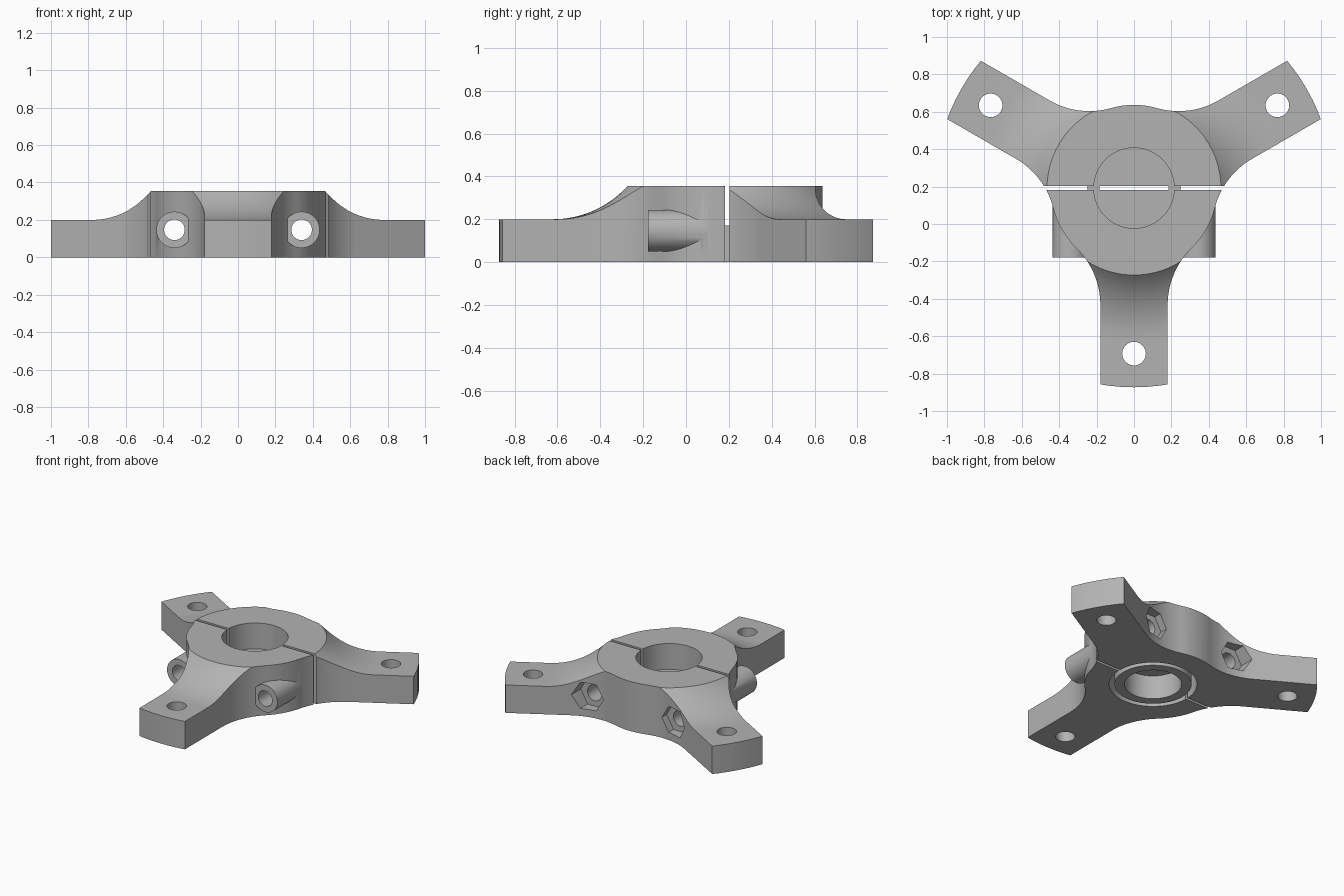
import bpy, bmesh
from math import sin, cos, pi, radians, sqrt, asin, atan2
from mathutils import Matrix, Vector

if "Cube" in bpy.data.objects:
    bpy.data.objects.remove(bpy.data.objects["Cube"])

CY = 0.192                         # hub centre on y
ARM_R, ARM_HALF = 1.065, 0.18      # arm reach and half width
HUB_R, TOP_R = 0.445, 0.465        # hub outline and its top edge
ARM_Z, HUB_Z = 0.2, 0.355
FILLET_T, FILLET_R = 0.625, 0.425  # fillet between arm and hub
BOLT_X, BOLT_Z = 0.34, 0.147

metal = bpy.data.materials.new("grey metal")
metal.use_nodes = True
GREY = (0.45, 0.45, 0.45, 1)
metal.diffuse_color = GREY
metal.node_tree.nodes["Principled BSDF"].inputs["Base Color"].default_value = GREY


def finish(bm, name):
    bmesh.ops.remove_doubles(bm, verts=bm.verts[:], dist=1e-5)
    bmesh.ops.recalc_face_normals(bm, faces=bm.faces[:])
    mesh = bpy.data.meshes.new(name)
    bm.to_mesh(mesh)
    bm.free()
    mesh.materials.append(metal)
    obj = bpy.data.objects.new(name, mesh)
    bpy.context.collection.objects.link(obj)
    return obj


def prism(name, outline, z0, z1):
    bm = bmesh.new()
    face = bm.faces.new([bm.verts.new((x, y, z0)) for x, y in outline])
    out = bmesh.ops.extrude_face_region(bm, geom=[face])
    top = [v for v in out["geom"] if isinstance(v, bmesh.types.BMVert)]
    bmesh.ops.translate(bm, verts=top, vec=(0, 0, z1 - z0))
    return finish(bm, name)


def lathe(name, profile, closed=False):
    bm = bmesh.new()
    verts = [bm.verts.new((r, CY, z)) for r, z in profile]
    pairs = list(zip(verts, verts[1:]))
    if closed:
        pairs.append((verts[-1], verts[0]))
    edges = [bm.edges.new(p) for p in pairs]
    bmesh.ops.spin(bm, geom=verts + edges, cent=(0, CY, 0), axis=(0, 0, 1),
                   angle=2 * pi, steps=96, use_duplicate=False)
    return finish(bm, name)


def rod(name, radius, start, end, sides=48, spin=0.0):
    start, end = Vector(start), Vector(end)
    axis = end - start
    bm = bmesh.new()
    turn = axis.to_track_quat("Z", "Y").to_matrix().to_4x4()
    bmesh.ops.create_cone(bm, cap_ends=True, segments=sides, radius1=radius,
                          radius2=radius, depth=axis.length,
                          matrix=Matrix.Translation((start + end) / 2) @ turn @ Matrix.Rotation(spin, 4, "Z"))
    return finish(bm, name)


def box(name, size, centre):
    bm = bmesh.new()
    bmesh.ops.create_cube(bm, size=1, matrix=Matrix.Translation(centre) @ Matrix.Diagonal((*size, 1)))
    return finish(bm, name)


def combine(obj, other, operation="DIFFERENCE"):
    mod = obj.modifiers.new("bool", "BOOLEAN")
    mod.operation, mod.solver, mod.object = operation, "EXACT", other
    bpy.context.view_layer.objects.active = obj
    bpy.ops.object.modifier_apply(modifier=mod.name)
    bpy.data.objects.remove(other)


def smooth(obj):
    bpy.ops.object.select_all(action="DESELECT")
    obj.select_set(True)
    bpy.context.view_layer.objects.active = obj
    bpy.ops.object.shade_smooth_by_angle(angle=radians(25))
    mod = obj.modifiers.new("weighted normals", "WEIGHTED_NORMAL")
    mod.keep_sharp = True


# Plan outline: one half arm with its fillet and hub arc, mirrored and repeated
half = [(1.1, ARM_HALF)]
meet = atan2(ARM_HALF + FILLET_R, FILLET_T)
for i in range(17):
    a = -pi / 2 - (pi / 2 - meet) * i / 16
    half.append((FILLET_T + FILLET_R * cos(a), ARM_HALF + FILLET_R + FILLET_R * sin(a)))
for i in range(1, 5):
    a = meet + (pi / 3 - meet) * i / 4
    half.append((HUB_R * cos(a), HUB_R * sin(a)))
arm = [(t, -s) for t, s in reversed(half[:-1])] + half
plan = []
for k in range(3):
    a = radians(-90 + 120 * k)
    plan += [(t * cos(a) - s * sin(a), CY + t * sin(a) + s * cos(a)) for t, s in arm]
body = prism("clamp_body", plan, -0.1, 0.5)

# Turned envelope: flat hub top sweeping down to the arms
run, rise = 0.35, HUB_Z - ARM_Z
sweep_r = (run ** 2 + rise ** 2) / (2 * rise)
slope = asin(run / sweep_r)
profile = [(0, 0), (ARM_R, 0), (ARM_R, ARM_Z)]
for i in range(17):
    a = slope * i / 16
    profile.append((TOP_R + run - sweep_r * sin(a), ARM_Z + sweep_r * (1 - cos(a))))
profile.append((0, HUB_Z))
combine(body, lathe("envelope", profile), "INTERSECT")

# Bolt bosses on the front
for side in (-1, 1):
    x = side * BOLT_X
    combine(body, rod("boss", 0.097, (x, -0.178, BOLT_Z), (x, 0.15, BOLT_Z)), "UNION")

# Bolt holes and hexagonal nut pockets
for side in (-1, 1):
    x = side * BOLT_X
    combine(body, rod("bolt_hole", 0.055, (x, -0.5, BOLT_Z), (x, 0.8, BOLT_Z)))
    pocket = prism("nut_pocket", [(0.108 * cos(k * pi / 3), 0.108 * sin(k * pi / 3)) for k in range(6)], 0, 0.25)
    pocket.data.transform(Matrix.Translation((x, 0.8, BOLT_Z)) @ Matrix.Rotation(pi / 2, 4, "X"))
    combine(body, pocket)

# Arm mounting holes
for k in range(3):
    a = radians(-90 + 120 * k)
    x, y = 0.885 * cos(a), CY + 0.885 * sin(a)
    combine(body, rod("arm_hole", 0.063, (x, y, -0.2), (x, y, 0.6)))

# Centre bore with a wider seat below, then the slit between the two halves
combine(body, rod("bore", 0.215, (0, CY, -0.2), (0, CY, 0.6), 96))
combine(body, rod("seat", 0.285, (0, CY, -0.2), (0, CY, 0.17), 96))

# Split into two clamp halves
back = body.copy()
back.data = body.data.copy()
bpy.context.collection.objects.link(back)
body.name, back.name = "front_clamp_half", "back_clamp_half"
GAP = 0.01
combine(body, box("back_space", (4, 2, 2), (0, CY - GAP + 1, 0)))
combine(back, box("front_space", (4, 2, 2), (0, CY + GAP - 1, 0)))
smooth(body)
smooth(back)

# Bushing in the seat
bushing = lathe("bushing", [(0.185, 0), (0.25, 0), (0.25, 0.17), (0.185, 0.17)], closed=True)
smooth(bushing)
